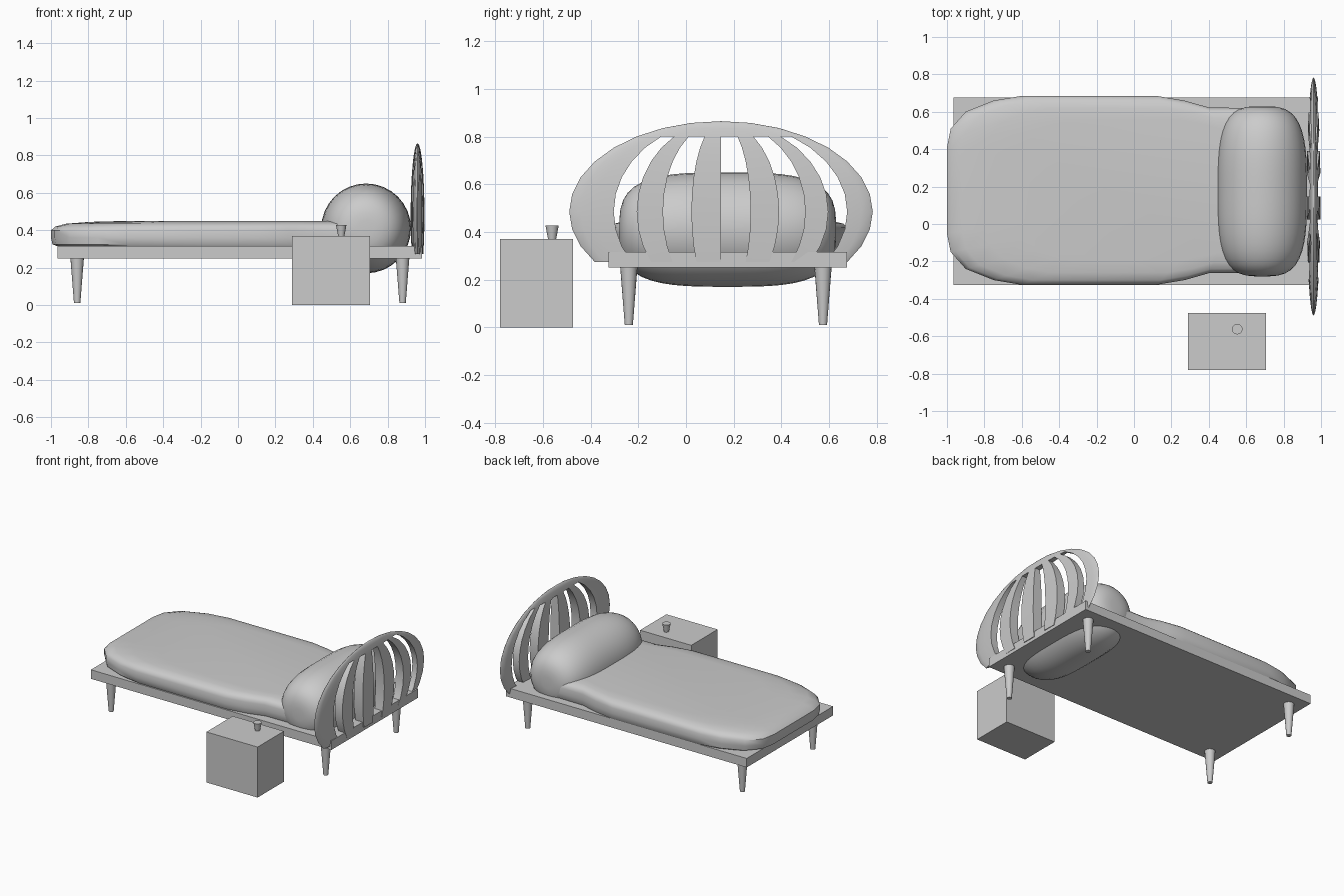
import bpy
import bmesh
from math import sin, cos, pi, radians

if "Cube" in bpy.data.objects:
    bpy.data.objects.remove(bpy.data.objects["Cube"], do_unlink=True)

GREY = (0.6, 0.6, 0.6, 1)
grey = bpy.data.materials.new("plain_grey")
grey.use_nodes = True
grey.diffuse_color = GREY
grey.node_tree.nodes["Principled BSDF"].inputs["Base Color"].default_value = GREY

MID_Y = 0.18  # centre line of the bed


def finish(name, bm, angle=None):
    bmesh.ops.remove_doubles(bm, verts=bm.verts, dist=0.0002)
    bmesh.ops.recalc_face_normals(bm, faces=bm.faces)
    mesh = bpy.data.meshes.new(name)
    bm.to_mesh(mesh)
    bm.free()
    mesh.materials.append(grey)
    ob = bpy.data.objects.new(name, mesh)
    bpy.context.collection.objects.link(ob)
    if angle:
        bpy.ops.object.select_all(action="DESELECT")
        ob.select_set(True)
        bpy.context.view_layer.objects.active = ob
        bpy.ops.object.shade_smooth_by_angle(angle=radians(angle))
    return ob


def box(name, lo, hi):
    bm = bmesh.new()
    bmesh.ops.create_cube(bm, size=1)
    for v in bm.verts:
        v.co = [(a + b) / 2 + c * (b - a) for a, b, c in zip(lo, hi, v.co)]
    return finish(name, bm)


def loft(name, rings, angle):
    """Skin a stack of closed rings and cap both ends."""
    bm = bmesh.new()
    loops = [[bm.verts.new(p) for p in ring] for ring in rings]
    n = len(loops[0])
    for a, b in zip(loops, loops[1:]):
        for i in range(n):
            j = (i + 1) % n
            bm.faces.new((a[i], a[j], b[j], b[i]))
    bm.faces.new(loops[0])
    bm.faces.new(loops[-1])
    return finish(name, bm, angle)


def taper(name, x, y, z0, z1, r0, r1, n=16):
    def ring(z, r):
        return [(x + r * cos(2 * pi * i / n), y + r * sin(2 * pi * i / n), z)
                for i in range(n)]
    return loft(name, [ring(z0, r0), ring(z1, r1)], 40)


# Bed base and legs
box("bed_base", (-0.965, -0.325, 0.25), (0.985, 0.675, 0.316))
for end, x in (("foot", -0.86), ("head", 0.88)):
    for side, y in (("right", -0.24), ("left", 0.575)):
        taper(f"{end}_{side}_leg", x, y, 0.01, 0.25, 0.017, 0.036)

# Mattress: half outline (x, half width), mirrored, then stacked and rounded over
half = [(-1, 0.23), (-0.98, 0.33), (-0.9, 0.42), (-0.75, 0.48), (-0.6, 0.505),
        (-0.2, 0.505), (0.12, 0.505), (0.27, 0.48), (0.4, 0.443), (0.62, 0.44)]
outline = half + [(x, -w) for x, w in reversed(half)]
layers = [(0.965, 0.306), (0.995, 0.325), (1, 0.36), (1, 0.4), (0.985, 0.42),
          (0.95, 0.435), (0.87, 0.445), (0.75, 0.45)]
loft("mattress", [[(0.62 + (x - 0.62) * s, MID_Y + w * s, z) for x, w in outline]
                  for s, z in layers], 40)

# Pillow: round in section, blunt at both ends
rings = []
for k in range(25):
    t = -cos(pi * k / 24) * 0.999
    r = 0.24 * (1 - abs(t) ** 3.3) ** (1 / 3.3)
    rings.append([(0.685 + r * cos(2 * pi * i / 32), 0.175 + 0.455 * t,
                   0.41 + r * sin(2 * pi * i / 32)) for i in range(32)])
loft("pillow", rings, 50)

# Headboard: flattened ellipsoid, open between alternate meridians
STEP = pi / 16
GAPS = (-4, -2, 0, 2, 4)
bm = bmesh.new()
cells = {(u, v) for u in range(-8, 8) for v in range(-3, 8)
         if not (u in GAPS and v < 5)}


def point(u, v, side):
    lon, lat = u * STEP, v * STEP
    return bm.verts.new((0.96 + side * 0.037 * cos(lon) * cos(lat),
                         0.147 + 0.637 * sin(lon) * cos(lat),
                         0.485 + 0.38 * sin(lat)))


grid = {(u, v, s): point(u, v, s)
        for u in range(-8, 9) for v in range(-3, 9) for s in (-1, 1)}
for u, v in cells:
    corners = [(u, v), (u + 1, v), (u + 1, v + 1), (u, v + 1)]
    for s in (-1, 1):
        bm.faces.new([grid[c + (s,)] for c in corners])
    # Walls wherever the neighbouring cell is open, except along the thin rim
    beside = [(u, v - 1), (u + 1, v), (u, v + 1), (u - 1, v)]
    for i, cell in enumerate(beside):
        if cell not in cells and -8 <= cell[0] < 8 and cell[1] < 8:
            a, b = corners[i], corners[(i + 1) % 4]
            bm.faces.new([grid[a + (1,)], grid[b + (1,)],
                          grid[b + (-1,)], grid[a + (-1,)]])
bmesh.ops.delete(bm, geom=[v for v in bm.verts if not v.link_faces], context="VERTS")
finish("headboard", bm, 40)

# Bedside table with a small cup
box("bedside_table", (0.29, -0.78, 0), (0.705, -0.475, 0.37))
taper("cup", 0.552, -0.562, 0.37, 0.428, 0.017, 0.028, 24)
